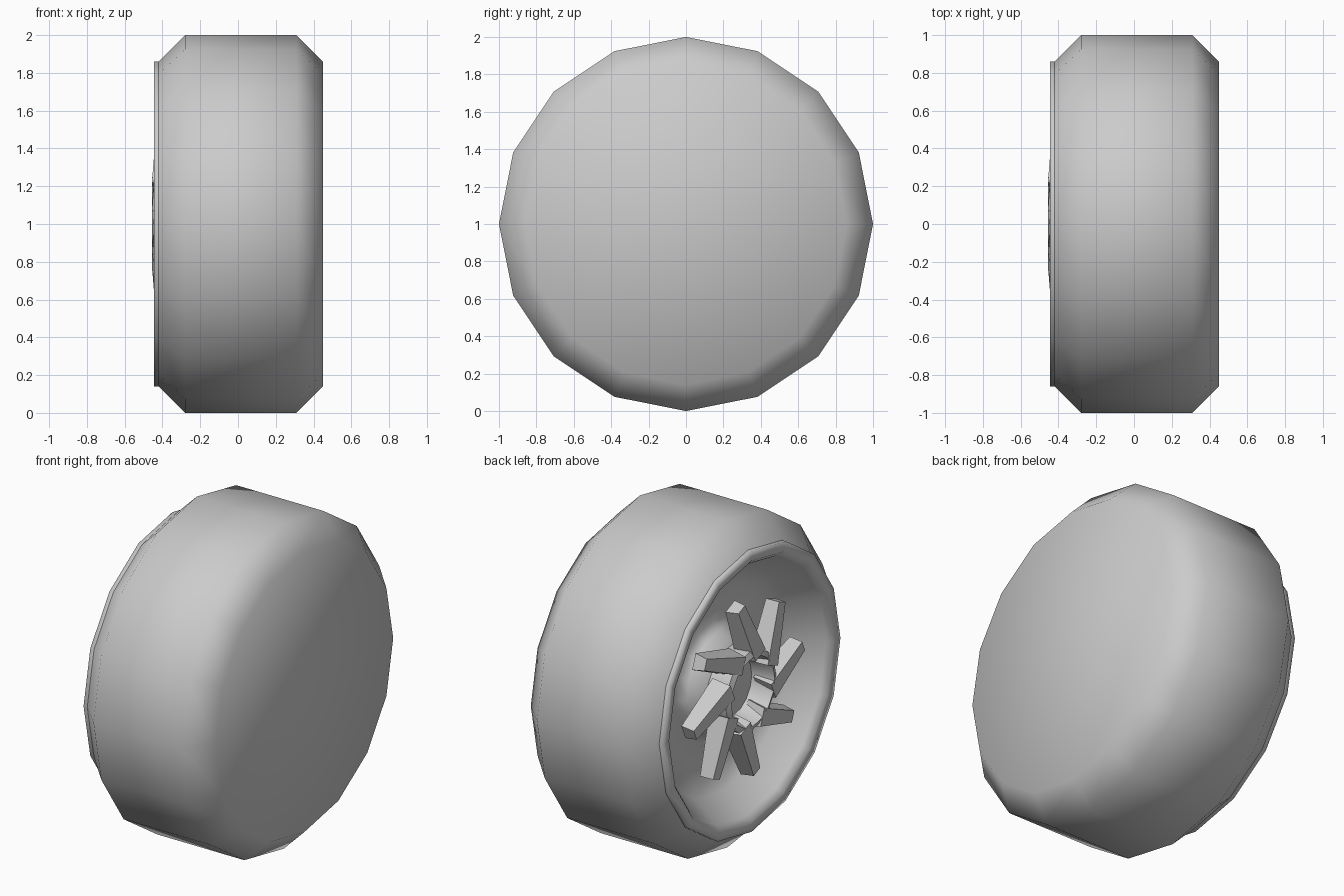
import bpy, bmesh
from math import sin, cos, pi, radians
from mathutils import Vector

if "Cube" in bpy.data.objects:
    bpy.data.objects.remove(bpy.data.objects["Cube"])

SIDES = 16
CENTRE_Z = 1.0


def finish(name, bm, angle=None):
    bmesh.ops.recalc_face_normals(bm, faces=bm.faces)
    me = bpy.data.meshes.new(name)
    bm.to_mesh(me)
    bm.free()
    ob = bpy.data.objects.new(name, me)
    ob.location.z = CENTRE_Z
    bpy.context.collection.objects.link(ob)
    bpy.ops.object.select_all(action='DESELECT')
    ob.select_set(True)
    bpy.context.view_layer.objects.active = ob
    if angle:
        bpy.ops.object.shade_smooth_by_angle(angle=radians(angle))
    else:
        bpy.ops.object.shade_smooth()
    return ob


def lathe(name, profile, cap_start=False, cap_end=False, closed=False, angle=None):
    """Turn (x, radius) points around the x axis."""
    bm = bmesh.new()
    rings = [[bm.verts.new((x, r * sin(2 * pi * i / SIDES), r * cos(2 * pi * i / SIDES)))
              for i in range(SIDES)] for x, r in profile]
    pairs = list(zip(rings, rings[1:]))
    if closed:
        pairs.append((rings[-1], rings[0]))
    for a, b in pairs:
        for i in range(SIDES):
            j = (i + 1) % SIDES
            bm.faces.new((a[i], a[j], b[j], b[i]))
    if cap_start:
        bm.faces.new(rings[0])
    if cap_end:
        bm.faces.new(rings[-1])
    return finish(name, bm, angle)


# Tyre: chamfered tread with a closed flat back
lathe("tyre", [(0.45, 0.86), (0.31, 1.0), (-0.28, 1.0), (-0.42, 0.86)], cap_start=True)

# Rim: raised lip, deep dish, and a central boss that rises to a hollow hub
lathe("rim", [(-0.42, 0.86), (-0.445, 0.86), (-0.445, 0.80), (-0.41, 0.77),
              (-0.24, 0.67), (-0.18, 0.55), (-0.18, 0.36), (-0.22, 0.31),
              (-0.31, 0.29)], cap_end=True)

# Hub: short open tube with a floor
lathe("hub", [(-0.28, 0.25), (-0.44, 0.245), (-0.455, 0.21), (-0.32, 0.18)],
      cap_end=True, angle=40)

# Spokes: eight swept, tapered bars running out from the hub
bm = bmesh.new()
for k in range(8):
    def polar(r, deg):
        a = radians(deg + 45 * k)
        return Vector((0, r * sin(a), r * cos(a)))
    base, tip = polar(0.21, -20), polar(0.53, 8)
    along = (tip - base).normalized()
    side = along.cross(Vector((1, 0, 0)))
    ends = []
    for p, w, front, back in ((base, 0.075, -0.456, -0.34), (tip, 0.048, -0.43, -0.35)):
        ends.append([bm.verts.new(p + side * s + Vector((x, 0, 0)))
                     for s, x in ((-w * 0.7, front), (w * 0.7, front), (w, back), (-w, back))])
    a, b = ends
    bm.faces.new(a)
    bm.faces.new(b)
    for i in range(4):
        j = (i + 1) % 4
        bm.faces.new((a[i], a[j], b[j], b[i]))
finish("spokes", bm, angle=40)
